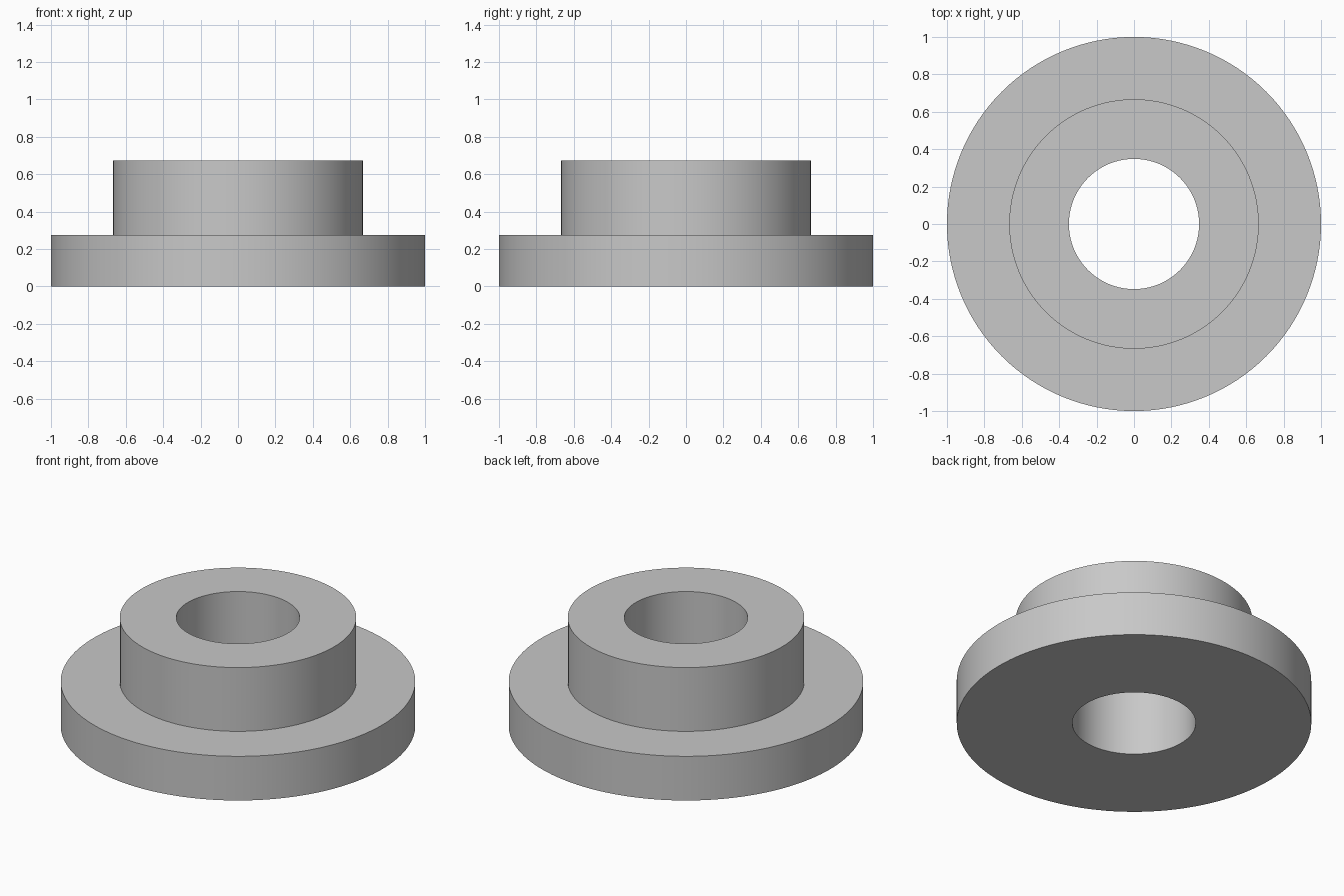
import bpy
import bmesh
import math

if "Cube" in bpy.data.objects:
    bpy.data.objects.remove(bpy.data.objects["Cube"])

SEGMENTS = 128

# Half cross-section of the flanged bushing: (radius, height)
profile = [(0.348, 0), (1.0, 0), (1.0, 0.275),
           (0.667, 0.275), (0.667, 0.672), (0.348, 0.672)]

# Revolve the closed profile around the vertical axis
bm = bmesh.new()
verts = [bm.verts.new((r, 0, z)) for r, z in profile]
edges = [bm.edges.new((verts[i], verts[(i + 1) % len(verts)]))
         for i in range(len(verts))]
bmesh.ops.spin(bm, geom=verts + edges, cent=(0, 0, 0), axis=(0, 0, 1),
               angle=math.tau, steps=SEGMENTS, use_merge=True)
bmesh.ops.remove_doubles(bm, verts=bm.verts, dist=0.0001)
bmesh.ops.recalc_face_normals(bm, faces=bm.faces)
mesh = bpy.data.meshes.new("flanged_bushing")
bm.to_mesh(mesh)
bm.free()

# Plain grey metal
grey = bpy.data.materials.new("grey metal")
grey.diffuse_color = (0.58, 0.58, 0.58, 1)
grey.use_nodes = True
grey.node_tree.nodes["Principled BSDF"].inputs["Base Color"].default_value = grey.diffuse_color
mesh.materials.append(grey)

bushing = bpy.data.objects.new("flanged_bushing", mesh)
bpy.context.collection.objects.link(bushing)

# Smooth walls with crisp rims
bpy.context.view_layer.objects.active = bushing
bushing.select_set(True)
bpy.ops.object.shade_smooth_by_angle(angle=math.radians(30))
